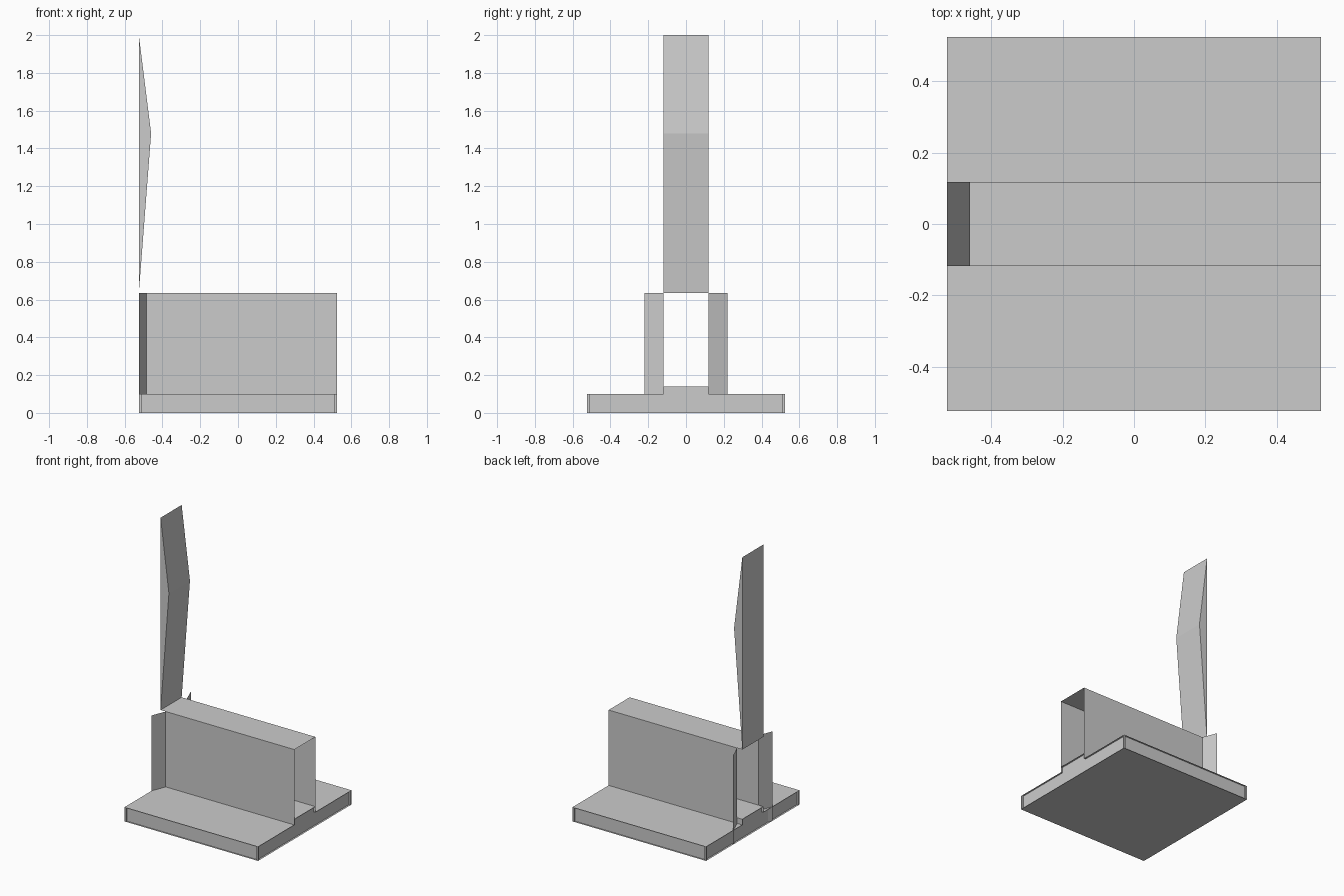
import bpy, bmesh

if "Cube" in bpy.data.objects:
    bpy.data.objects.remove(bpy.data.objects["Cube"])

HALF = 0.525      # half width of the base
TUN = 0.118       # half width of the tunnel
TOP = 0.635       # roof height
RECESS = 0.013    # depth of the recessed base sides


def finish(bm, name, recalc=True):
    if recalc:
        bmesh.ops.recalc_face_normals(bm, faces=bm.faces)
    me = bpy.data.meshes.new(name)
    bm.to_mesh(me)
    bm.free()
    ob = bpy.data.objects.new(name, me)
    bpy.context.collection.objects.link(ob)
    return ob


def prism(points, offset):
    """Closed solid: a planar profile swept along offset."""
    bm = bmesh.new()
    face = bm.faces.new([bm.verts.new(p) for p in points])
    res = bmesh.ops.extrude_face_region(bm, geom=[face], use_keep_orig=True)
    moved = [v for v in res["geom"] if isinstance(v, bmesh.types.BMVert)]
    bmesh.ops.translate(bm, verts=moved, vec=offset)
    bmesh.ops.recalc_face_normals(bm, faces=bm.faces)
    return bm


def sheet(name, corners):
    """Single open four-sided panel."""
    bm = bmesh.new()
    bm.faces.new([bm.verts.new(c) for c in corners])
    return finish(bm, name, recalc=False)


# Base slab with a raised floor strip, outer sides pushed in to leave a lip
profile = [(-HALF, 0), (HALF, 0), (HALF, 0.1), (TUN, 0.1),
           (TUN, 0.14), (-TUN, 0.14), (-TUN, 0.1), (-HALF, 0.1)]
bm = prism([(-HALF, y, z) for y, z in profile], (2 * HALF, 0, 0))
sides = [f for f in bm.faces if abs(f.normal.z) < 0.1
         and (abs(f.normal.x) > 0.9 or abs(f.calc_center_median().y) > 0.5)]
normals = [f.normal.copy() for f in sides]
pushed = bmesh.ops.extrude_discrete_faces(bm, faces=sides)["faces"]
for f, n in zip(pushed, normals):
    bmesh.ops.translate(bm, verts=f.verts[:], vec=-n * RECESS)
finish(bm, "base", recalc=False)

# Tunnel walls and flared entrance wings, one pair per side
for s, label in ((-1, "front"), (1, "back")):
    y, yw, x0 = s * TUN, s * 0.22, -0.485
    wall = [(x0, y, 0.1), (HALF, y, 0.1), (HALF, y, TOP), (x0, y, TOP)]
    wing = [(-HALF, yw, 0), (x0, y, 0), (x0, y, TOP), (-HALF, yw, TOP)]
    sheet(label + "_wall", wall[::-s])
    sheet(label + "_wing", wing[::-s])

# Tunnel roof
sheet("roof", [(-HALF, -TUN, TOP), (HALF, -TUN, TOP),
               (HALF, TUN, TOP), (-HALF, TUN, TOP)])

# Tall bent panel above the entrance
blade = [(-HALF, TOP), (-0.46, 1.48), (-HALF, 2.0)]
finish(prism([(x, -TUN, z) for x, z in blade], (0, 2 * TUN, 0)), "tall_panel")
